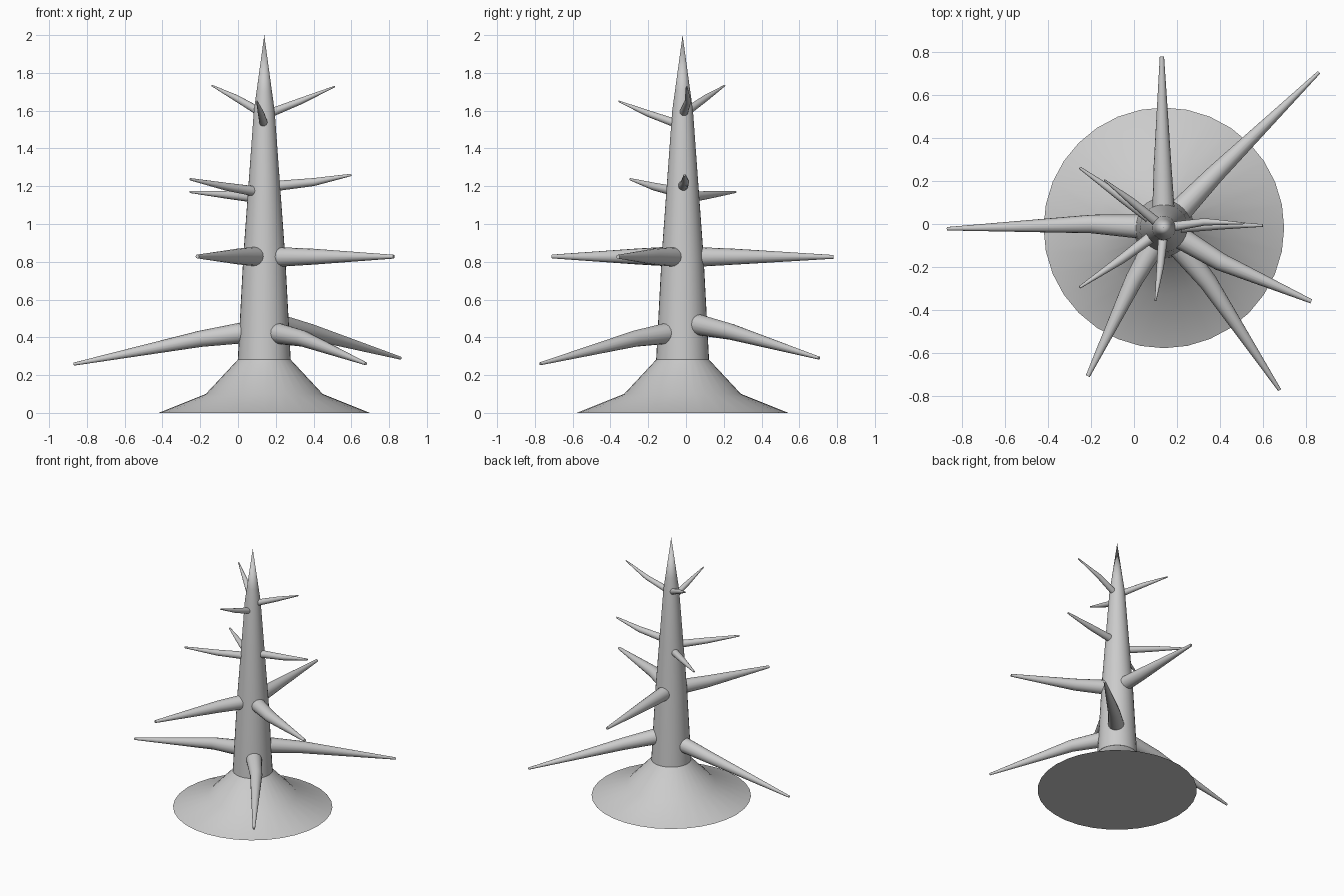
import bpy, bmesh
from mathutils import Vector

if "Cube" in bpy.data.objects:
    bpy.data.objects.remove(bpy.data.objects["Cube"])

AX, AY = 0.139, -0.018   # trunk axis


def loft(name, path, radii, sides):
    """Round tube through path points, one radius per point; radius 0 makes a point."""
    bm = bmesh.new()
    pts = [Vector(p) for p in path]
    rings = []
    for i, (p, r) in enumerate(zip(pts, radii)):
        d = (pts[min(i + 1, len(pts) - 1)] - pts[max(i - 1, 0)]).normalized()
        if r == 0:
            rings.append([bm.verts.new(p)])
            continue
        q = d.to_track_quat('Z', 'Y')
        ring = bmesh.ops.create_circle(bm, segments=sides, radius=r)['verts']
        for v in ring:
            v.co = p + q @ v.co
        rings.append(ring)
    for a, b in zip(rings, rings[1:]):
        for k in range(sides):
            n = (k + 1) % sides
            if len(b) == 1:
                bm.faces.new((a[k], a[n], b[0]))
            else:
                bm.faces.new((a[k], a[n], b[n], b[k]))
    for ring in (rings[0], rings[-1]):
        if len(ring) > 1:
            bm.faces.new(ring)
    bmesh.ops.delete(bm, geom=[e for e in bm.edges if not e.link_faces], context='EDGES')
    bmesh.ops.recalc_face_normals(bm, faces=bm.faces)
    me = bpy.data.meshes.new(name)
    bm.to_mesh(me)
    bm.free()
    ob = bpy.data.objects.new(name, me)
    bpy.context.collection.objects.link(ob)
    bpy.ops.object.select_all(action='DESELECT')
    ob.select_set(True)
    bpy.context.view_layer.objects.active = ob
    bpy.ops.object.shade_smooth_by_angle(angle=0.5)
    return ob


def turned(name, profile, sides=32):
    return loft(name, [(AX, AY, z) for r, z in profile], [r for r, z in profile], sides)


# flared root mound and tapering trunk
turned("root_flare", [(0.56, 0), (0.31, 0.10), (0.137, 0.285)])
turned("trunk", [(0.14, 0.283), (0.111, 0.83), (0.084, 1.2), (0.055, 1.6), (0.041, 1.7), (0, 2.0)])

# branch tiers: radii (root, bend, tip), then per branch root z, bend point, tip point
tiers = {
    "lower_branch": ((0.062, 0.043, 0.008), [
        (0.44, (-0.20, 0.0, 0.392), (-0.87, -0.022, 0.258)),
        (0.485, (0.38, 0.235, 0.43), (0.86, 0.705, 0.29)),
        (0.435, (0.345, -0.27, 0.393), (0.677, -0.772, 0.26))]),
    "middle_branch": ((0.056, 0.042, 0.01), [
        (0.825, (0.40, -0.175, 0.827), (0.825, -0.36, 0.827)),
        (0.828, (0.0, -0.26, 0.828), (-0.215, -0.708, 0.828)),
        (0.825, (0.133, 0.26, 0.827), (0.13, 0.78, 0.826))]),
    "upper_branch": ((0.029, 0.021, 0.006), [
        (1.195, (0.40, -0.005, 1.222), (0.60, -0.007, 1.26)),
        (1.165, (-0.06, -0.165, 1.197), (-0.253, -0.295, 1.237)),
        (1.135, (-0.06, 0.125, 1.155), (-0.253, 0.262, 1.17))]),
    "top_branch": ((0.024, 0.017, 0.004), [
        (1.575, (0.33, 0.01, 1.65), (0.513, 0.003, 1.728)),
        (1.58, (-0.01, 0.105, 1.667), (-0.138, 0.205, 1.733)),
        (1.52, (0.122, -0.20, 1.585), (0.10, -0.357, 1.65))]),
}
for name, (radii, branches) in tiers.items():
    for i, (z, bend, tip) in enumerate(branches):
        loft(f"{name}_{i + 1}", [(AX, AY, z), bend, tip], radii, 16)
